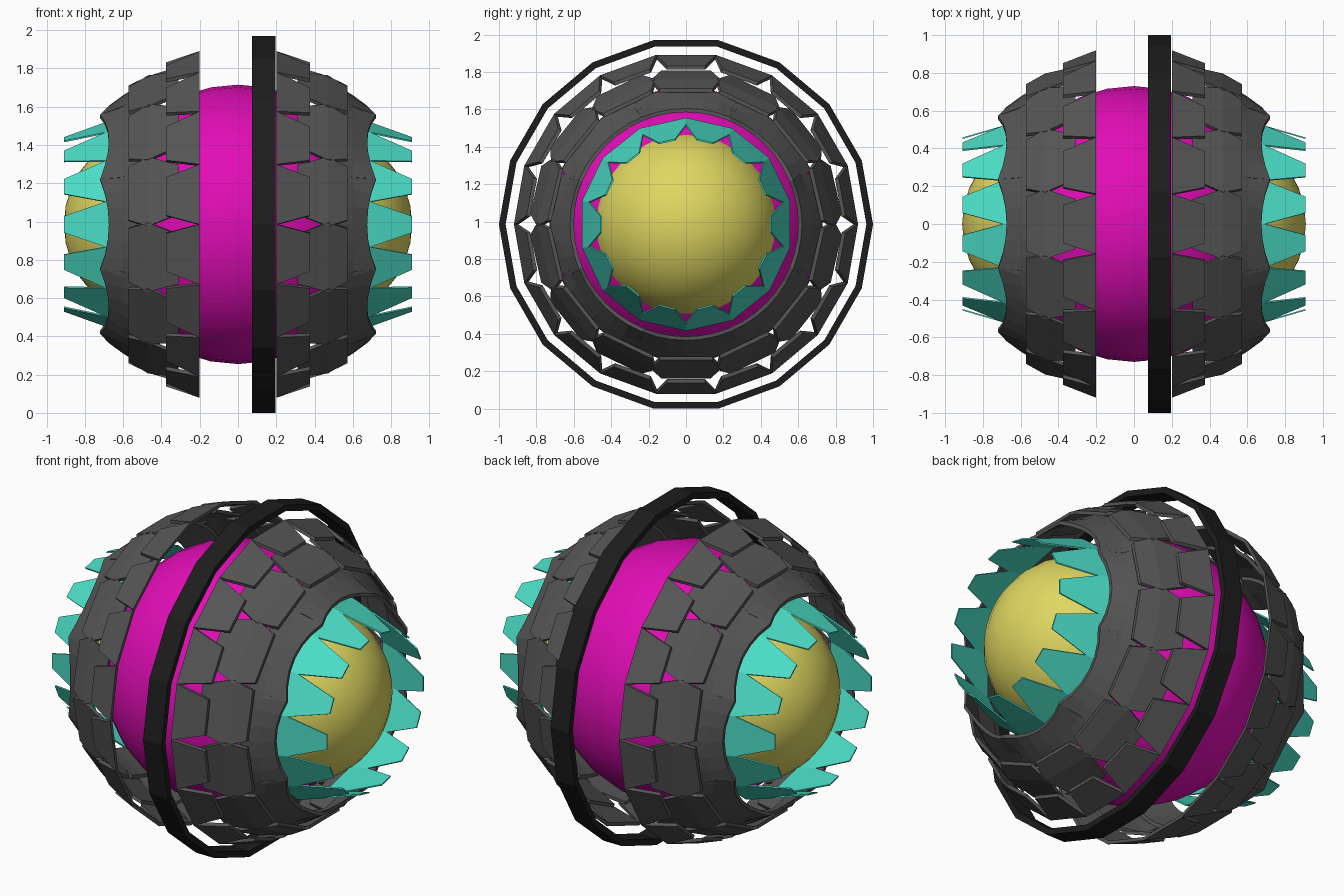
import bpy, bmesh, math
from mathutils import Vector, Matrix

if "Cube" in bpy.data.objects:
    bpy.data.objects.remove(bpy.data.objects["Cube"])

CZ = 0.985  # height of the horizontal axis


def material(name, rgb):
    m = bpy.data.materials.new(name)
    m.diffuse_color = (*rgb, 1)
    m.use_nodes = True
    m.node_tree.nodes["Principled BSDF"].inputs["Base Color"].default_value = m.diffuse_color
    return m


MAGENTA = material("magenta", (0.76, 0.004, 0.47))
YELLOW = material("yellow", (0.74, 0.68, 0.12))
TEAL = material("teal", (0.07, 0.72, 0.56))
GREY = material("dark_grey", (0.09, 0.09, 0.09))
BLACK = material("black", (0.012, 0.012, 0.012))


def finish(bm, name, mat, smooth=False):
    bmesh.ops.recalc_face_normals(bm, faces=bm.faces[:])
    me = bpy.data.meshes.new(name)
    bm.to_mesh(me)
    bm.free()
    me.materials.append(mat)
    for p in me.polygons:
        p.use_smooth = smooth
    ob = bpy.data.objects.new(name, me)
    ob.location.z = CZ
    bpy.context.collection.objects.link(ob)


def ball(name, mat, radius, x):
    bm = bmesh.new()
    bmesh.ops.create_uvsphere(bm, u_segments=32, v_segments=16, radius=radius)
    bmesh.ops.rotate(bm, verts=bm.verts[:], matrix=Matrix.Rotation(math.pi / 2, 3, 'Y'))
    bmesh.ops.translate(bm, verts=bm.verts[:], vec=(x, 0, 0))
    finish(bm, name, mat, True)


def plate_ring(name, mat, side, count, rows, offset, thick, steps=1, curved=False, flare=0.0):
    """Ring of plates; rows = (x, radius, share of full width) from inside to outside."""
    bm = bmesh.new()
    half = math.pi / count
    for k in range(count):
        mid = 2 * half * (k + offset)
        n = Vector((0, math.cos(mid), math.sin(mid)))
        t = Vector((0, -math.sin(mid), math.cos(mid)))
        layers = []
        for depth in (0, thick):
            grid = []
            for i, (x, r, w) in enumerate(rows):
                line = []
                for j in range(steps + 1):
                    s = (2 * j / steps - 1) * w
                    xx = x + (flare * s * s if i == len(rows) - 1 else 0)
                    if curved:
                        a = s * half
                        p = (n * math.cos(a) + t * math.sin(a)) * (r - depth)
                    else:
                        p = n * (r * math.cos(half) - depth) + t * (r * math.sin(half) * s)
                    line.append(bm.verts.new((side * xx, p.y, p.z)))
                grid.append(line)
            layers.append(grid)
        top, low = layers
        for g in layers:
            for a, b in zip(g, g[1:]):
                for j in range(steps):
                    bm.faces.new((a[j], a[j + 1], b[j + 1], b[j]))

        # rim joining outer and inner skins
        def border(g):
            return (g[0] + [l[-1] for l in g[1:-1]] + g[-1][::-1]
                    + [l[0] for l in g[-2:0:-1]])
        A, B = border(top), border(low)
        for i in range(len(A)):
            j = (i + 1) % len(A)
            bm.faces.new((A[i], A[j], B[j], B[i]))
    finish(bm, name, mat)


# round core and the two domed ends
ball("core", MAGENTA, 0.73, 0)

for side, label in ((-1, "left"), (1, "right")):
    ball(label + "_dome", YELLOW, 0.5, side * 0.41)
    # three overlapping rows of armour
    plate_ring(label + "_inner_plates", GREY, side, 18,
               [(0.2, 0.92, 1.0), (0.375, 0.86, 0.68)], 0.5, 0.02)
    plate_ring(label + "_middle_plates", GREY, side, 14,
               [(0.31, 0.845, 0.7), (0.47, 0.795, 1.05), (0.572, 0.745, 0.86)], 0.5, 0.02)
    plate_ring(label + "_outer_plates", GREY, side, 8,
               [(0.52, 0.725, 0.95), (0.60, 0.675, 1.05), (0.675, 0.62, 1.0)],
               0, 0.02, steps=6, curved=True, flare=0.045)
    # toothed collar round the dome
    plate_ring(label + "_collar", TEAL, side, 14,
               [(0.57, 0.57, 1.0), (0.69, 0.535, 1.0), (0.908, 0.47, 0.42)], 0, 0.008)

# single off-centre black band
plate_ring("black_band", BLACK, 1, 18, [(0.073, 1.0, 1.0), (0.195, 1.0, 1.0)], 0.5, 0.035)
